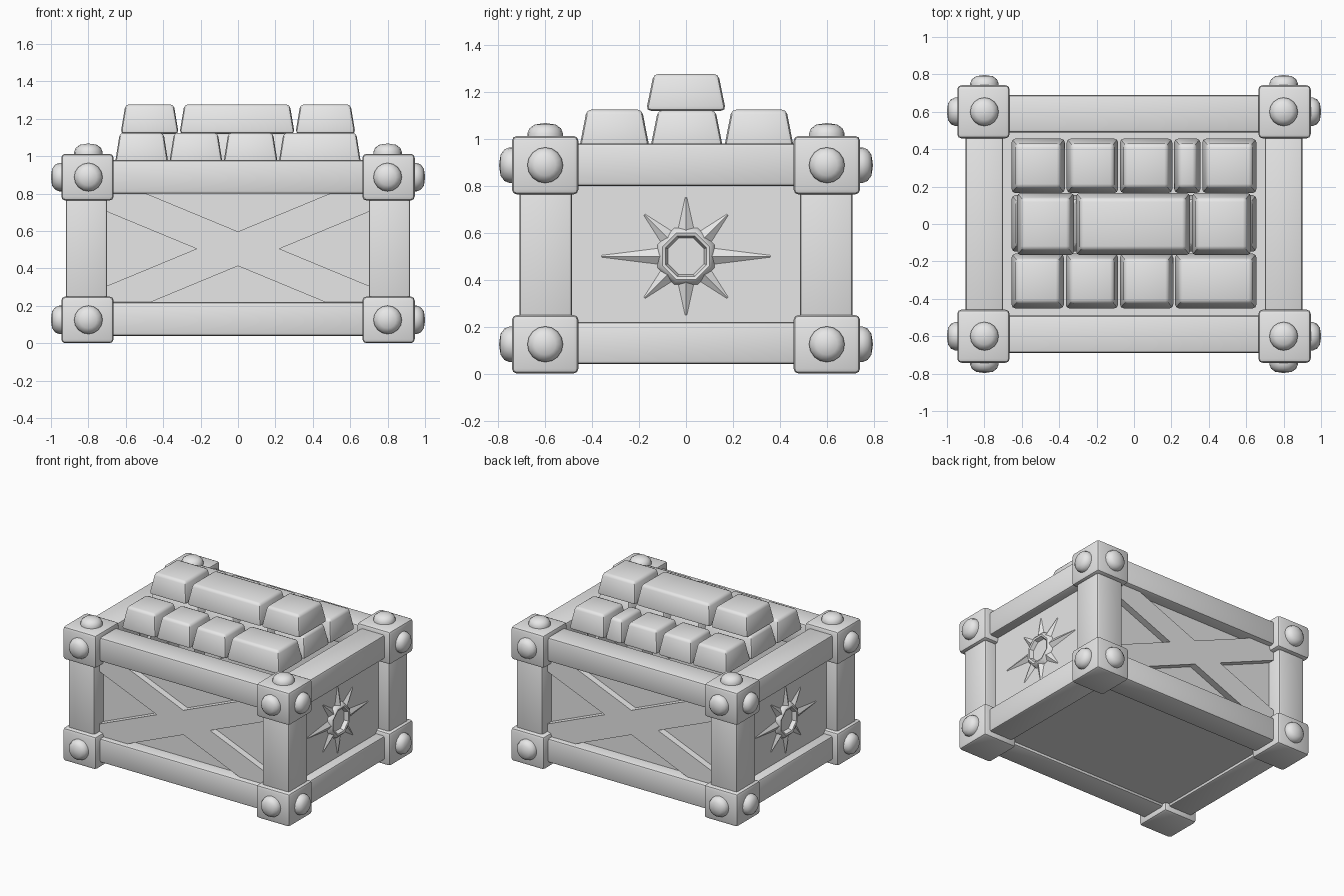
import bpy, bmesh, math
from mathutils import Matrix, Vector

if "Cube" in bpy.data.objects:
    bpy.data.objects.remove(bpy.data.objects["Cube"], do_unlink=True)

grey = bpy.data.materials.new("plain_grey")
grey.use_nodes = True
grey.diffuse_color = (0.8, 0.8, 0.8, 1)
for node in grey.node_tree.nodes:
    if node.type == 'BSDF_PRINCIPLED':
        node.inputs["Base Color"].default_value = (0.8, 0.8, 0.8, 1)


def finish(name, bm, matrix=None, closed=True):
    """Turn a bmesh into a softly shaded object."""
    if matrix:
        bm.transform(matrix)
    if closed:
        bmesh.ops.recalc_face_normals(bm, faces=bm.faces)
    mesh = bpy.data.meshes.new(name)
    bm.to_mesh(mesh)
    bm.free()
    mesh.materials.append(grey)
    for poly in mesh.polygons:
        poly.use_smooth = True
    mesh.set_sharp_from_angle(angle=math.radians(40))
    obj = bpy.data.objects.new(name, mesh)
    bpy.context.collection.objects.link(obj)


def block(name, low, high, bevel=0.015, taper=(0, 0)):
    """Bevelled box between two corners; taper pulls in the top edges in x and y."""
    bm = bmesh.new()
    bmesh.ops.create_cube(bm, size=1)
    low, high = Vector(low), Vector(high)
    mid, size = (low + high) / 2, high - low
    for v in bm.verts:
        pull = (*taper, 0) if v.co.z > 0 else (0, 0, 0)
        for i in range(3):
            v.co[i] = mid[i] + v.co[i] * size[i] - math.copysign(pull[i], v.co[i])
    bmesh.ops.bevel(bm, geom=bm.edges[:], offset=bevel, segments=2,
                    profile=0.5, affect='EDGES')
    finish(name, bm)


def sheet(name, width, depth, position, direction):
    """Single flat panel facing the given direction."""
    bm = bmesh.new()
    bmesh.ops.create_grid(bm, x_segments=1, y_segments=1, size=0.5)
    size = Matrix.Diagonal((width, depth, 1, 1))
    finish(name, bm, facing(position, direction) @ size, closed=False)


def lathe(name, profile, steps, matrix):
    """Spin (radius, height) points round the local z axis."""
    bm = bmesh.new()
    verts = [bm.verts.new((r, 0, z)) for r, z in profile]
    edges = [bm.edges.new(pair) for pair in zip(verts, verts[1:])]
    bmesh.ops.spin(bm, geom=verts + edges, cent=(0, 0, 0), axis=(0, 0, 1),
                   angle=math.tau, steps=steps)
    bmesh.ops.remove_doubles(bm, verts=bm.verts[:], dist=0.0005)
    finish(name, bm, matrix)


def facing(position, direction):
    """Local z points along the direction, local y stays upright."""
    turn = Vector(direction).to_track_quat('Z', 'Y').to_matrix().to_4x4()
    return Matrix.Translation(position) @ turn


def span(a, b, side):
    return (a, b) if side > 0 else (-b, -a)


# Corner caps, domed rivets and upright posts
RIVET = [(0.076, -0.02), (0.076, 0.012), (0.067, 0.034), (0.045, 0.05), (0, 0.057)]
for sx, side in ((-1, "right"), (1, "left")):
    for sy, end in ((-1, "front"), (1, "back")):
        tag = f"{end}_{side}"
        x0, x1 = span(0.70, 0.92, sx)
        y0, y1 = span(0.485, 0.71, sy)
        block(f"post_{tag}", (x0, y0, 0.15), (x1, y1, 0.86))
        for z, level in ((0.125, "lower"), (0.888, "upper")):
            c = Vector((sx * 0.805, sy * 0.60, z))
            half = Vector((0.14, 0.142, 0.125))
            block(f"{level}_cap_{tag}", c - half, c + half, 0.022)
            at = Vector((sx * 0.80, sy * 0.60, z))
            spots = [("side", (sx * 0.944, at.y, z), (sx, 0, 0)),
                     ("face", (at.x, sy * 0.74, z), (0, sy, 0))]
            if level == "upper":
                spots.append(("top", (at.x, at.y, 1.011), (0, 0, 1)))
            for spot, pos, out in spots:
                lathe(f"{level}_{spot}_rivet_{tag}", RIVET, 16, facing(pos, out))

# Horizontal frame beams
for z0, z1, level in ((0.04, 0.22, "lower"), (0.80, 0.98, "upper")):
    for s, end, side in ((-1, "front", "right"), (1, "back", "left")):
        y0, y1 = span(0.49, 0.69, s)
        block(f"{level}_beam_{end}", (-0.75, y0, z0), (0.75, y1, z1))
        x0, x1 = span(0.70, 0.90, s)
        block(f"{level}_beam_{side}", (x0, -0.55, z0), (x1, 0.55, z1))

# Recessed wall panels and floor
WALL_X, WALL_Y = 0.83, 0.60
for s, end, side in ((-1, "front", "right"), (1, "back", "left")):
    sheet(f"panel_{end}", 1.6, 0.7, (0, s * WALL_Y, 0.51), (0, s, 0))
    sheet(f"panel_{side}", 1.1, 0.7, (s * WALL_X, 0, 0.51), (s, 0, 0))
sheet("floor_panel", 1.5, 1.1, (0, 0, 0.06), (0, 0, -1))

# Crossed braces on front and back, trimmed to the frame opening
for s, end in ((-1, "front"), (1, "back")):
    y0, y1 = span(0.58, 0.65, s)
    for slope in (-1, 1):
        bm = bmesh.new()
        bmesh.ops.create_cube(bm, size=1)
        tilt = Matrix.Rotation(slope * math.radians(22.5), 4, 'Y')
        bm.transform(Matrix.Translation((0, (y0 + y1) / 2, 0.505)) @ tilt
                     @ Matrix.Diagonal((1.9, y1 - y0, 0.17, 1)))
        for point, normal in (((0.75, 0, 0), (1, 0, 0)), ((-0.75, 0, 0), (-1, 0, 0)),
                              ((0, 0, 0.85), (0, 0, 1)), ((0, 0, 0.15), (0, 0, -1))):
            cut = bmesh.ops.bisect_plane(
                bm, geom=bm.verts[:] + bm.edges[:] + bm.faces[:],
                plane_co=point, plane_no=normal, clear_outer=True)
            rim = [g for g in cut["geom_cut"] if isinstance(g, bmesh.types.BMEdge)]
            if rim:
                bmesh.ops.holes_fill(bm, edges=rim)
        finish(f"{end}_brace_{'rising' if slope < 0 else 'falling'}", bm)

# Sun emblem on each side: an eight-sided ring with low tapered rays
RING = [(0.135, -0.01), (0.122, 0.022), (0.108, 0.032), (0.094, 0.028), (0.08, -0.01)]
for s, side in ((-1, "right"), (1, "left")):
    base = facing((s * WALL_X, 0, 0.5), (s, 0, 0))
    lathe(f"sun_ring_{side}", RING, 8, base @ Matrix.Rotation(math.pi / 8, 4, 'Z'))
    for i in range(8):
        length = 0.25 if i % 4 == 0 else 0.14
        bm = bmesh.new()
        bmesh.ops.create_cone(bm, cap_ends=True, segments=4, radius1=0.035,
                              radius2=0.004, depth=length)
        lay = Matrix.Rotation(math.pi / 2, 4, 'Y')
        shift = Matrix.Translation((0.11 + length / 2, 0, 0))
        flatten = Matrix.Diagonal((1, 1, 0.7, 1))
        spin = Matrix.Rotation(i * math.pi / 4, 4, 'Z')
        finish(f"sun_ray_{side}_{i}", bm, base @ spin @ flatten @ shift @ lay)


# Stacked tapered ingots
def ingot_row(name, splits, y0, y1, z0, z1):
    for i, (a, b) in enumerate(zip(splits, splits[1:])):
        block(f"{name}_{i}", (a + 0.002, y0, z0), (b - 0.002, y1, z1), 0.02, (0.026, 0.032))


ingot_row("front_ingot", (-0.66, -0.37, -0.08, 0.215, 0.66), -0.455, -0.155, 0.96, 1.125)
ingot_row("middle_ingot", (-0.66, -0.22, 0.07, 0.36, 0.66), -0.152, 0.158, 0.96, 1.122)
ingot_row("back_ingot", (-0.66, -0.365, -0.08, 0.21, 0.36, 0.66), 0.162, 0.46, 0.96, 1.125)
ingot_row("top_ingot", (-0.63, -0.315, 0.305, 0.63), -0.17, 0.17, 1.12, 1.277)
